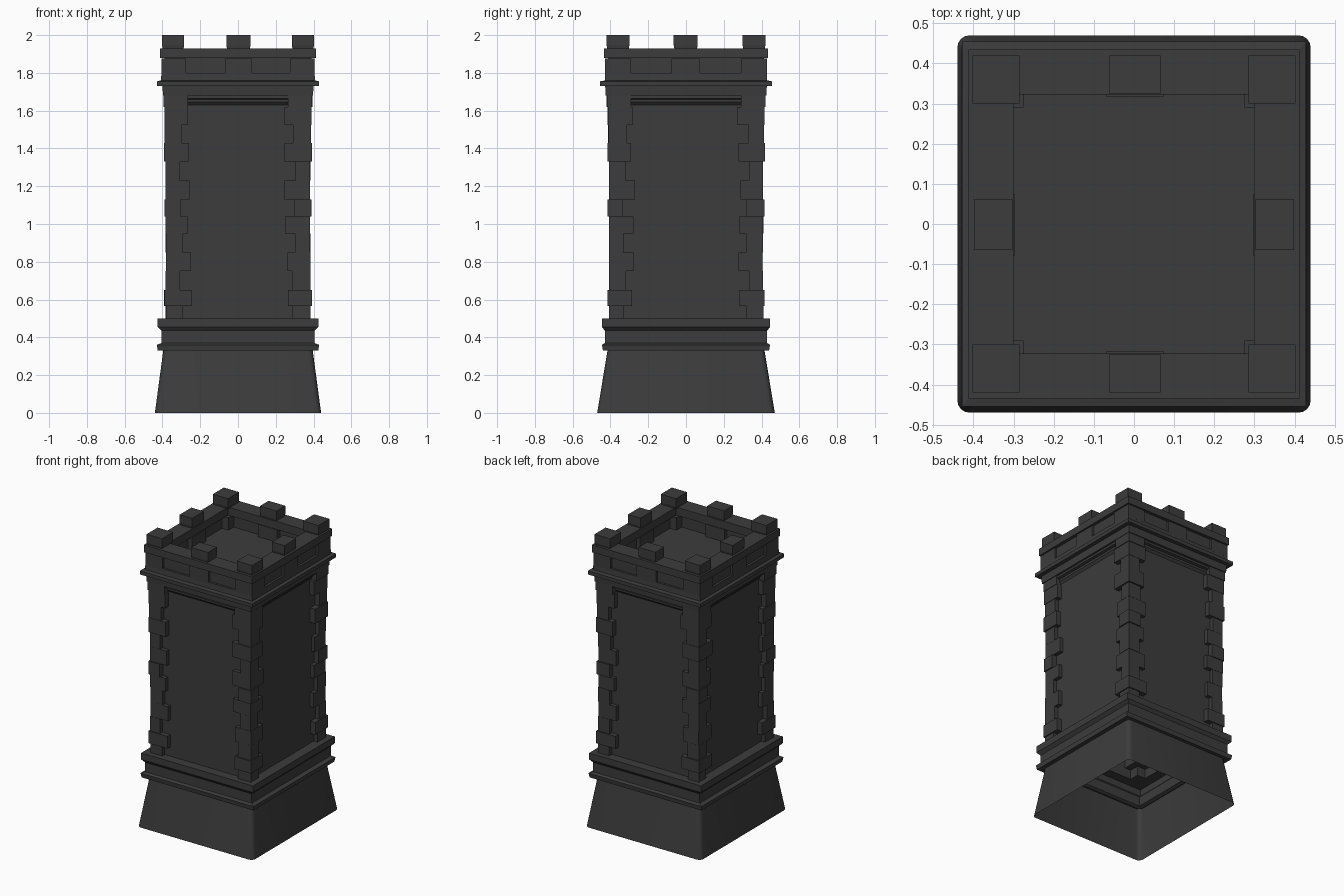
import bpy, bmesh, random

if "Cube" in bpy.data.objects:
    bpy.data.objects.remove(bpy.data.objects["Cube"])

random.seed(4)
mat = bpy.data.materials.new("dark_clay")
mat.diffuse_color = (0.045, 0.045, 0.045, 1)
mat.use_nodes = True
mat.node_tree.nodes["Principled BSDF"].inputs["Base Color"].default_value = mat.diffuse_color


def finish(bm, name):
    bmesh.ops.recalc_face_normals(bm, faces=bm.faces[:])
    me = bpy.data.meshes.new(name)
    bm.to_mesh(me)
    bm.free()
    me.materials.append(mat)
    ob = bpy.data.objects.new(name, me)
    bpy.context.collection.objects.link(ob)
    return ob


def loft(name, profile, cap=False):
    """Stack of rectangles given as (half x, half y, z)."""
    bm = bmesh.new()
    rings = [[bm.verts.new((sx * hx, sy * hy, z))
              for sx, sy in ((-1, -1), (1, -1), (1, 1), (-1, 1))]
             for hx, hy, z in profile]
    for a, b in zip(rings, rings[1:]):
        for i in range(4):
            j = (i + 1) % 4
            bm.faces.new((a[i], a[j], b[j], b[i]))
    if cap:
        bm.faces.new(rings[-1])
    return finish(bm, name)


def add_box(bm, x0, x1, y0, y1, z0, z1):
    vs = bmesh.ops.create_cube(bm, size=1)["verts"]
    for v in vs:
        v.co.x = x1 if v.co.x > 0 else x0
        v.co.y = y1 if v.co.y > 0 else y0
        v.co.z = z1 if v.co.z > 0 else z0
    return vs


# Flared skirt with rounded corners, open underneath
skirt = loft("skirt", [(.44, .47, 0), (.395, .415, .335)])
bm = bmesh.new()
bm.from_mesh(skirt.data)
edges = [e for e in bm.edges if abs(e.verts[0].co.z - e.verts[1].co.z) > .1]
bmesh.ops.bevel(bm, geom=edges, offset=.03, segments=4, profile=.5, affect='EDGES')
for f in bm.faces:
    f.smooth = True
bm.to_mesh(skirt.data)
bm.free()

# Moulded plinth
loft("plinth", [(.39, .41, .33), (.425, .44, .33), (.43, .445, .36),
                (.405, .43, .37), (.405, .43, .435), (.425, .445, .455),
                (.425, .445, .5), (.355, .38, .5)])

# Recessed wall panels with stepped lintel
loft("wall_panels", [(.355, .38, .5), (.355, .38, 1.63), (.368, .393, 1.645),
                     (.368, .393, 1.66), (.385, .41, 1.665),
                     (.385, .41, 1.68), (.397, .425, 1.68), (.40, .428, 1.73)])

# Cornice ledge
loft("cornice", [(.40, .428, 1.73), (.428, .455, 1.73), (.428, .455, 1.755),
                 (.408, .43, 1.76), (.405, .427, 1.80), (.39, .412, 1.80)])

# Parapet: wall, rail, and sunken floor
loft("parapet", [(.39, .412, 1.80), (.39, .412, 1.88), (.412, .435, 1.88),
                 (.412, .435, 1.93), (.30, .322, 1.93), (.30, .322, 1.875),
                 (.325, .347, 1.875), (.325, .347, 1.79)], cap=True)

# Corner stones: alternating irregular courses on each corner
levels = [.5, .565, .65, .75, .85, .95, 1.04, 1.13, 1.23, 1.33, 1.43, 1.525, 1.62, 1.73]
bm = bmesh.new()
for sx in (-1, 1):
    for sy in (-1, 1):
        for i, (z0, z1) in enumerate(zip(levels, levels[1:])):
            top = i == len(levels) - 2
            lng = .255 if i % 2 else .298
            lx = .265 if top else lng + random.uniform(-.012, .012)
            ly = .29 if top else lng + .025 + random.uniform(-.012, .012)
            out = .003 * random.random() + (.012 if i in (1, 6, 9) else .004)
            flare = .012 * max(0, (z0 - 1.3) / .35)
            add_box(bm, sx * lx, sx * (.377 + out + flare),
                    sy * ly, sy * (.402 + out + flare), z0, z1)
finish(bm, "corner_stones")

# Blocks in the parapet band and merlons standing above them
blocks, merlons = bmesh.new(), bmesh.new()


def battlement(x0, x1, y0, y1, inset):
    vs = add_box(merlons, x0, x1, y0, y1, 1.945, 2.0)
    foot = [f for f in merlons.faces
            if all(v in vs and v.co.z < 1.95 for v in f.verts)]
    out = bmesh.ops.extrude_discrete_faces(merlons, faces=foot)["faces"][0]
    c = out.calc_center_median()
    for v in out.verts:
        v.co.x = c.x + (v.co.x - c.x) * inset
        v.co.y = c.y + (v.co.y - c.y) * inset
        v.co.z = 1.925


for s in (-1, 1):
    battlement(-.062, .066, *sorted((s * .325, s * .42)), .93)
    battlement(*sorted((s * .303, s * .398)), -.065, .062, .93)
    add_box(blocks, -.07, .075, s * .318, s * .428, 1.79, 1.876)
    add_box(blocks, s * .297, s * .405, -.078, .075, 1.79, 1.876)
    for t in (-1, 1):
        battlement(*sorted((s * .285, s * .402)), *sorted((t * .30, t * .42)), .93)
        add_box(blocks, s * .275, s * .405, t * .29, t * .428, 1.79, 1.876)
finish(blocks, "parapet_blocks")
finish(merlons, "merlons")
